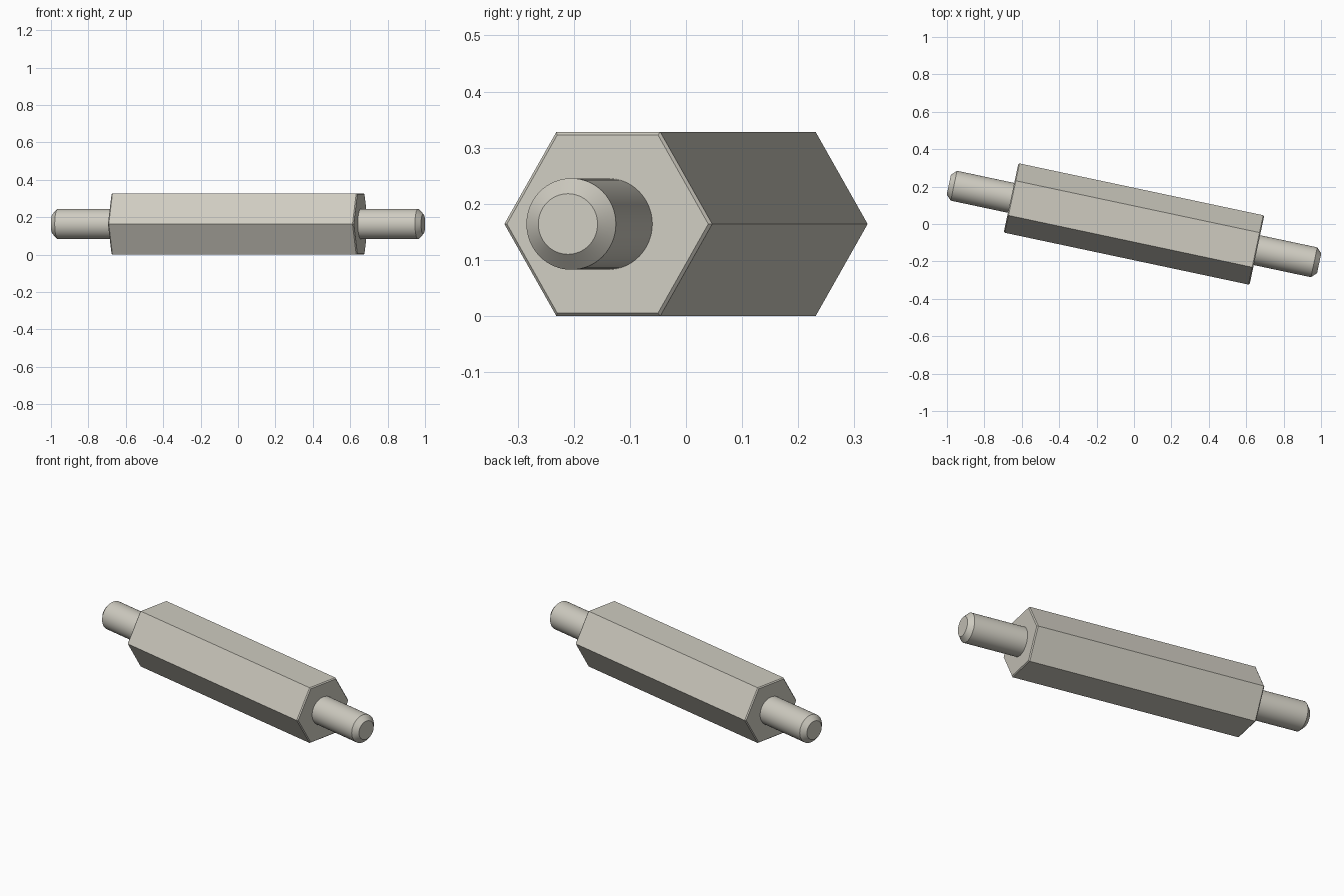
import bpy, bmesh, math
from mathutils import Matrix

cube = bpy.data.objects.get("Cube")
if cube:
    bpy.data.objects.remove(cube, do_unlink=True)

# Dimensions
APOTHEM = 0.164
HEX_R = APOTHEM / math.cos(math.pi / 6)
HALF_BODY = 0.672
HALF_TOTAL = 1.012
STUD_R, TIP_R = 0.0815, 0.054
CHAMFER = 0.006

steel = bpy.data.materials.new("warm_grey_steel")
steel.use_nodes = True
color = (0.62, 0.60, 0.53, 1)
steel.diffuse_color = color
steel.node_tree.nodes["Principled BSDF"].inputs["Base Color"].default_value = color

# The whole rod lies along x, turned slightly about the vertical
PLACE = Matrix.Translation((0, 0, APOTHEM)) @ Matrix.Rotation(math.radians(-12), 4, "Z")


def lathe(name, profile, sides, smooth):
    """Closed solid along x from (position, radius) rings."""
    bm = bmesh.new()
    rings = []
    for x, r in profile:
        angles = [2 * math.pi * i / sides for i in range(sides)]
        rings.append([bm.verts.new((x, r * math.cos(a), r * math.sin(a))) for a in angles])
    for a, b in zip(rings, rings[1:]):
        for i in range(sides):
            j = (i + 1) % sides
            bm.faces.new((a[i], a[j], b[j], b[i]))
    bm.faces.new(rings[0])
    bm.faces.new(rings[-1])
    bmesh.ops.recalc_face_normals(bm, faces=bm.faces)
    mesh = bpy.data.meshes.new(name)
    bm.to_mesh(mesh)
    bm.free()
    mesh.materials.append(steel)
    obj = bpy.data.objects.new(name, mesh)
    bpy.context.collection.objects.link(obj)
    obj.matrix_world = PLACE
    if smooth:
        bpy.ops.object.select_all(action="DESELECT")
        obj.select_set(True)
        bpy.context.view_layer.objects.active = obj
        bpy.ops.object.shade_smooth_by_angle(angle=math.radians(30))
    return obj


# Hexagonal body with finely chamfered ends
inner = HEX_R - CHAMFER
lathe("hex_body", [(-HALF_BODY, inner), (CHAMFER - HALF_BODY, HEX_R),
                   (HALF_BODY - CHAMFER, HEX_R), (HALF_BODY, inner)], 6, False)

# Round studs with chamfered tips
for name, side in (("left_stud", 1), ("right_stud", -1)):
    shoulder = HALF_TOTAL - (STUD_R - TIP_R)
    lathe(name, [(side * (HALF_BODY - 0.01), STUD_R), (side * shoulder, STUD_R),
                 (side * HALF_TOTAL, TIP_R)], 64, True)
